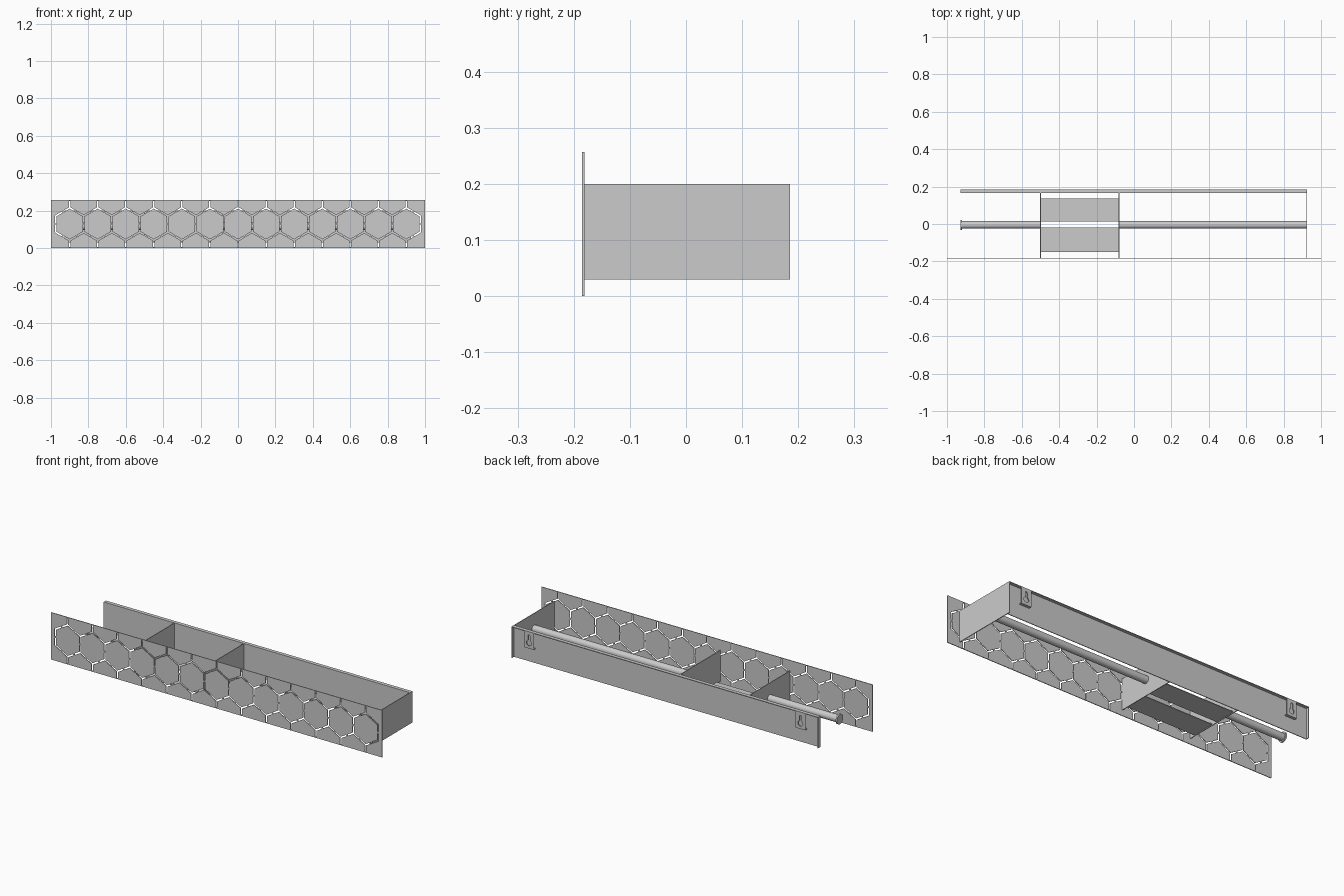
import bpy, bmesh, math
from mathutils import Vector

if "Cube" in bpy.data.objects:
    bpy.data.objects.remove(bpy.data.objects["Cube"])

T = 0.004            # sheet thickness
BACK = 0.185         # rear face
FRONT = -0.185       # front face
Z0, Z1 = 0.03, 0.20  # body height
XL, XR = -0.927, 0.925


def finish(bm, name):
    bmesh.ops.recalc_face_normals(bm, faces=bm.faces)
    me = bpy.data.meshes.new(name)
    bm.to_mesh(me)
    bm.free()
    ob = bpy.data.objects.new(name, me)
    bpy.context.collection.objects.link(ob)
    return ob


def add_box(bm, x0, x1, y0, y1, z0, z1):
    vs = bmesh.ops.create_cube(bm, size=1)['verts']
    for v in vs:
        v.co = Vector((x0 + (v.co.x + .5) * (x1 - x0),
                       y0 + (v.co.y + .5) * (y1 - y0),
                       z0 + (v.co.z + .5) * (z1 - z0)))


def box(name, *dims):
    bm = bmesh.new()
    add_box(bm, *dims)
    return finish(bm, name)


def add_prism(bm, pts, y0, y1):
    """Extrude an xz outline along y."""
    a = [bm.verts.new((x, y0, z)) for x, z in pts]
    b = [bm.verts.new((x, y1, z)) for x, z in pts]
    bm.faces.new(a)
    bm.faces.new(b[::-1])
    for i in range(len(pts)):
        j = (i + 1) % len(pts)
        bm.faces.new((a[i], b[i], b[j], a[j]))


def cut(ob, cutter):
    m = ob.modifiers.new("cut", 'BOOLEAN')
    m.operation = 'DIFFERENCE'
    m.solver = 'EXACT'
    m.object = cutter
    cutter.hide_render = True
    cutter.hide_viewport = True
    cutter.display_type = 'WIRE'


def star(x, z, arms, w):
    """Outline of slots meeting at one node; arms = [(angle in degrees, length)]."""
    pts = []
    arms = sorted(arms)
    for k, (deg, length) in enumerate(arms):
        t = math.radians(deg)
        c, s = math.cos(t), math.sin(t)
        pts += [(x + c * length + s * w, z + s * length - c * w),
                (x + c * length - s * w, z + s * length + c * w)]
        half = math.radians((arms[(k + 1) % len(arms)][0] - deg) % 360) / 2
        d = w / math.sin(half)
        pts.append((x + d * math.cos(t + half), z + d * math.sin(t + half)))
    return pts


# Front panel with honeycomb slots, small bridges left at the middle of each edge
panel = box("front_panel", -1, 1, FRONT, FRONT + T, 0, 0.257)
PITCH, N, CZ = 0.15, 13, 0.1285
S = PITCH / math.sqrt(3)
ARM = S / 2 - 0.004
STUB = CZ - S - 0.005
bm = bmesh.new()
for sgn in (1, -1):
    for i in range(N):
        x = (i - (N - 1) / 2) * PITCH
        arms = [((sgn * 90) % 360, STUB), ((sgn * 210) % 360, ARM), ((sgn * 330) % 360, ARM)]
        add_prism(bm, star(x, CZ + sgn * S, arms, 0.004), FRONT - .02, FRONT + .02)
    for j in range(N + 1):
        x = (j - N / 2) * PITCH
        arms = [((-sgn * 90) % 360, ARM)]
        if j < N:
            arms.append(((sgn * 30) % 360, ARM))
        if j > 0:
            arms.append(((sgn * 150) % 360, ARM))
        add_prism(bm, star(x, CZ + sgn * S / 2, arms, 0.004), FRONT - .02, FRONT + .02)
cut(panel, finish(bm, "honeycomb_cutter"))

# Back panel, recessed, with a top flange and a side flange folded rearward
YB = 0.165
box("back_panel", XL, XR, YB, YB + T, Z0, Z1)
box("back_top_flange", XL, XR, YB, BACK, Z1 - T, Z1)
box("back_side_flange", XL, XL + T, YB, BACK, Z0, Z1)

# End panel and two inner dividers
box("end_panel", XR - T, XR, FRONT + T, BACK, Z0, Z1)
D0, D1 = -0.50, -0.08
for name, x in (("left_divider", D0), ("right_divider", D1)):
    box(name, x - T / 2, x + T / 2, FRONT + T, YB, Z0, Z1)

# Split tray floor between the dividers
for name, y0, y1 in (("front_tray_floor", -0.15, -0.018), ("rear_tray_floor", 0.014, 0.137)):
    box(name, D0, D1, y0, y1, 0.034, 0.038)


# Hanging rods either side of the tray, with an end stop
def rod(name, x0, x1, r):
    bpy.ops.mesh.primitive_cylinder_add(vertices=48, radius=r, depth=x1 - x0,
                                        location=((x0 + x1) / 2, -0.005, 0.117),
                                        rotation=(0, math.pi / 2, 0))
    bpy.context.object.name = name
    bpy.ops.object.shade_smooth_by_angle()


rod("long_rod", D1, XR - T, 0.020)
rod("short_rod", XL, D0, 0.020)
rod("rod_end_stop", XL, XL + 0.008, 0.027)

# Keyhole wall hangers on the back
for name, x in (("left_hanger", -0.82), ("right_hanger", 0.82)):
    zb = 0.108
    plate = box(name, x - .03, x + .03, BACK - T, BACK, zb, Z1)
    box(name + "_foot", x - .03, x + .03, YB, BACK - T, zb, zb + T)
    r, w, zc = 0.015, 0.006, 0.138
    a0 = math.pi / 2 + math.asin(w / r)
    sweep = 2 * math.pi - 2 * math.asin(w / r)
    pts = [(x + r * math.cos(a0 + sweep * k / 20), zc + r * math.sin(a0 + sweep * k / 20))
           for k in range(21)]
    pts += [(x + w * math.cos(math.pi * k / 8), 0.176 + w * math.sin(math.pi * k / 8))
            for k in range(9)]
    bm = bmesh.new()
    add_prism(bm, pts, BACK - T - .005, BACK + .01)
    cut(plate, finish(bm, name + "_keyhole_cutter"))
